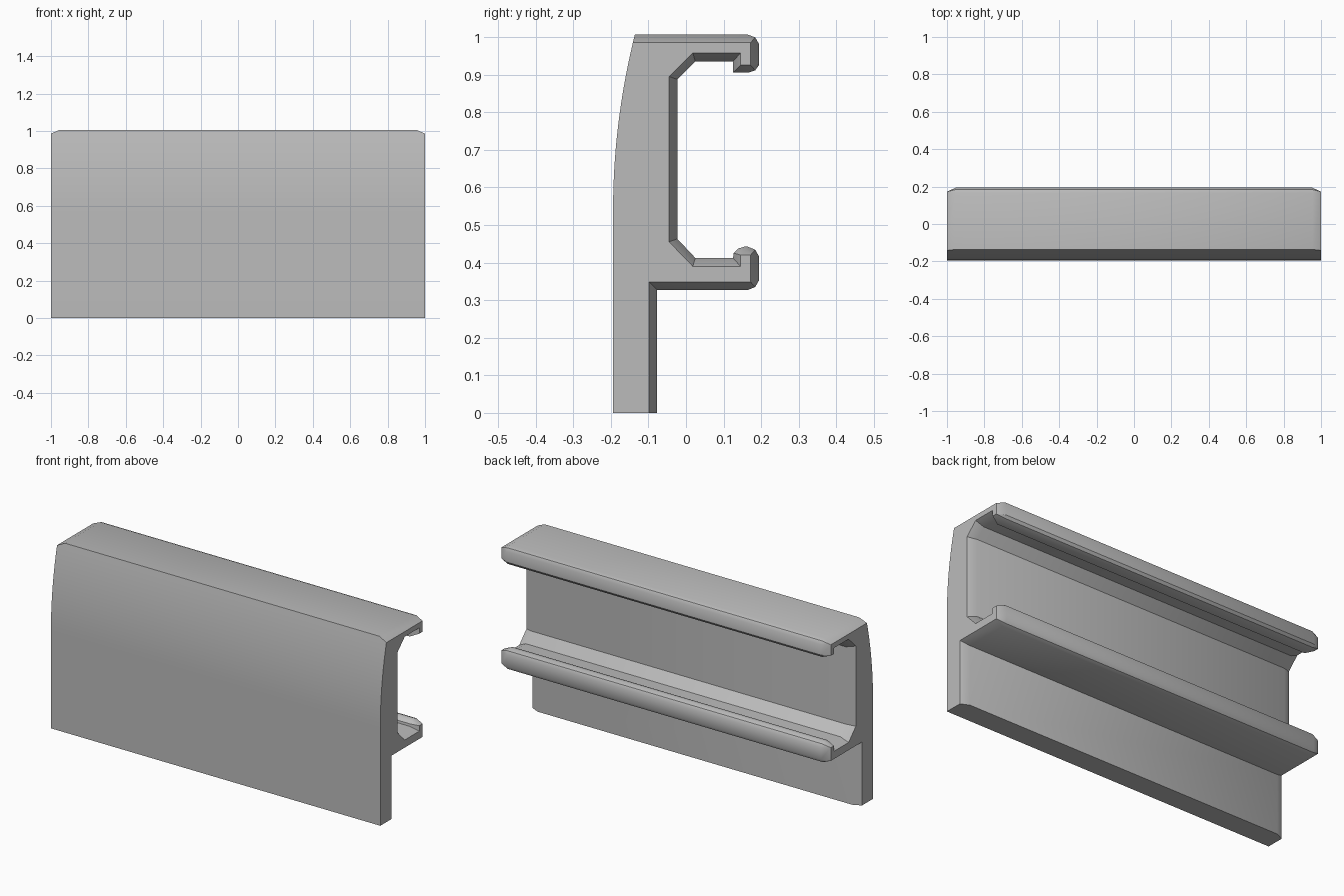
import bpy, bmesh, math

if "Cube" in bpy.data.objects:
    bpy.data.objects.remove(bpy.data.objects["Cube"])

BEVEL_X = 0.045  # length of the tapered ends


def front_y(z):
    """Front face: flat below, gently curving back towards the top."""
    return -0.194 + 0.266 * max(0.0, z - 0.54) ** 2


# Cross-section corners: end-cap corner (y, z) and the body corners (y, z) it tapers out to
corners = [
    ((0.172, 0.985), [(0.165, 1.006), (0.184, 0.999), (0.194, 0.982)]),
    ((0.172, 0.925), [(0.194, 0.925), (0.184, 0.911), (0.165, 0.905)]),
    ((0.145, 0.925), [(0.125, 0.905)]),
    ((0.145, 0.957), [(0.125, 0.935)]),
    ((0.018, 0.957), [(0.025, 0.935)]),
    ((-0.045, 0.895), [(-0.023, 0.887)]),
    ((-0.045, 0.455), [(-0.023, 0.463)]),
    ((0.018, 0.390), [(0.025, 0.412)]),
    ((0.145, 0.390), [(0.125, 0.412)]),
    ((0.145, 0.420), [(0.127, 0.425), (0.138, 0.437), (0.155, 0.442)]),
    ((0.172, 0.420), [(0.165, 0.442), (0.184, 0.434), (0.194, 0.417)]),
    ((0.172, 0.348), [(0.194, 0.352), (0.184, 0.335), (0.165, 0.327)]),
    ((-0.098, 0.348), [(-0.077, 0.327)]),
    ((-0.098, 0.0), [(-0.077, 0.0)]),
]

# Front curve shared by both sections, then the top front edge
body, cap = [], []
for z in [0.0] + [0.54 + 0.445 * i / 14 for i in range(15)]:
    body.append((front_y(z), z))
    cap.append((front_y(z), z))
body.append((front_y(1.006), 1.006))
cap.append((front_y(0.985), 0.985))
for inner, outers in corners:
    for outer in outers:
        body.append(outer)
        cap.append(inner)

# Sweep the sections along x
bm = bmesh.new()
sections = [(-1, cap), (-1 + BEVEL_X, body), (1 - BEVEL_X, body), (1, cap)]
rings = [[bm.verts.new((x, y, z)) for y, z in pts] for x, pts in sections]
count = len(body)
for a, b in zip(rings, rings[1:]):
    for i in range(count):
        j = (i + 1) % count
        bm.faces.new((a[i], a[j], b[j], b[i]))
bm.faces.new(rings[0])
bm.faces.new(list(reversed(rings[-1])))
bmesh.ops.remove_doubles(bm, verts=bm.verts, dist=0.0001)
bmesh.ops.recalc_face_normals(bm, faces=bm.faces)

mesh = bpy.data.meshes.new("rail_cover")
bm.to_mesh(mesh)
bm.free()
obj = bpy.data.objects.new("rail_cover", mesh)
bpy.context.collection.objects.link(obj)

# Plain grey finish
grey = bpy.data.materials.new("grey")
grey.diffuse_color = (0.5, 0.5, 0.5, 1)
grey.use_nodes = True
grey.node_tree.nodes["Principled BSDF"].inputs["Base Color"].default_value = grey.diffuse_color
mesh.materials.append(grey)

# Smooth curves with crisp edges
bpy.context.view_layer.objects.active = obj
obj.select_set(True)
bpy.ops.object.shade_smooth_by_angle(angle=math.radians(30))
